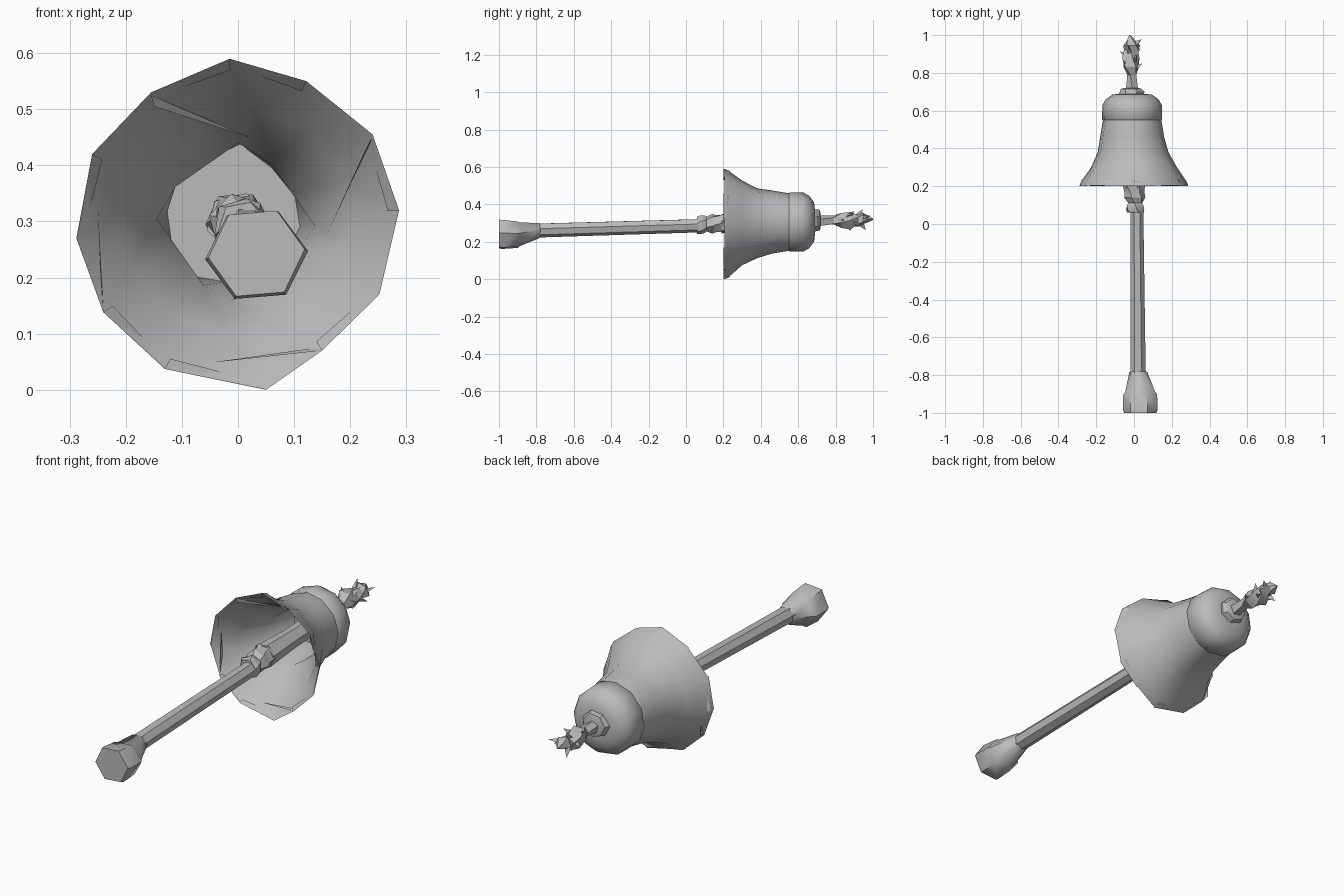
import bpy, bmesh, math, random
from mathutils import Vector

if "Cube" in bpy.data.objects:
    bpy.data.objects.remove(bpy.data.objects["Cube"])

random.seed(4)
metal = bpy.data.materials.new("worn grey metal")
metal.diffuse_color = (0.5, 0.5, 0.5, 1)
metal.use_nodes = True
metal.node_tree.nodes["Principled BSDF"].inputs["Base Color"].default_value = metal.diffuse_color


def finish(name, bm, angle=50, fix=True):
    if fix:
        bmesh.ops.recalc_face_normals(bm, faces=bm.faces)
    me = bpy.data.meshes.new(name)
    bm.to_mesh(me)
    bm.free()
    me.materials.append(metal)
    ob = bpy.data.objects.new(name, me)
    bpy.context.collection.objects.link(ob)
    bpy.ops.object.select_all(action='DESELECT')
    ob.select_set(True)
    bpy.context.view_layer.objects.active = ob
    bpy.ops.object.shade_smooth_by_angle(angle=math.radians(angle))
    return ob


def bridge(bm, rings):
    rings = [[bm.verts.new(p) for p in ring] for ring in rings]
    for a, b in zip(rings, rings[1:]):
        n = len(a)
        for i in range(n):
            j = (i + 1) % n
            bm.faces.new((a[i], a[j], b[j], b[i]))
    return rings


def lathe(name, sections, sides, turn=0, twist=0, jitter=0, angle=50):
    """Rings along y; each section is (y, centre x, centre z, radius x, radius z)."""
    rings = []
    for k, (y, cx, cz, rx, rz) in enumerate(sections):
        ring = []
        for i in range(sides):
            a = math.radians(turn + twist * k) + math.tau * i / sides
            f = 1 + random.uniform(-jitter, jitter)
            ring.append((cx + rx * f * math.cos(a), y, cz + rz * f * math.sin(a)))
        rings.append(ring)
    bm = bmesh.new()
    rings = bridge(bm, rings)
    bm.faces.new(rings[0])
    bm.faces.new(rings[-1])
    return finish(name, bm, angle)


# Battered mouth outline (x, z)
rim = [(.287, .32), (.24, .455), (.122, .55), (-.015, .59), (-.155, .53), (-.26, .42),
       (-.288, .27), (-.24, .138), (-.13, .037), (.05, 0), (.15, .07), (.252, .17)]
angles = [math.atan2(z - .3, x) for x, z in rim]


def mouth(y, s=1):
    return [(x * s, y, .3 + (z - .3) * s) for x, z in rim]


def circle(y, r, cx=-.01, cz=.305, turn=0, corners=0):
    ring = []
    for a in angles:
        a += math.radians(turn)
        q = r
        if corners:
            step = math.tau / corners
            d = (a - math.radians(80)) % step - step / 2
            q = r * math.cos(step / 2) / math.cos(d)
        ring.append((cx + q * math.cos(a), y, cz + q * math.sin(a)))
    return ring


# Bell: flared outer wall, shoulder and crown
bm = bmesh.new()
rings = bridge(bm, [mouth(.205), mouth(.225, .97), circle(.30, .228, 0, .30),
                    circle(.38, .188, -.005, .298), circle(.46, .17), circle(.55, .155),
                    circle(.555, .16), circle(.63, .158), circle(.66, .14),
                    circle(.685, .105), circle(.69, .06)])
bm.faces.new(rings[-1])
finish("bell_wall", bm)

# Crumpled lining inside the bell
bm = bmesh.new()
rings = bridge(bm, [mouth(.205), circle(.30, .205, 0, .30, -12),
                    circle(.44, .158, -.005, .3, -36, 4),
                    circle(.60, .14, -.01, .305, -40, 5)])
bm.faces.new(rings[-1])
bmesh.ops.recalc_face_normals(bm, faces=bm.faces)
bmesh.ops.reverse_faces(bm, faces=bm.faces)
finish("bell_lining", bm, 60, fix=False)

# Bent strips of metal around the lip, each on one mouth segment
bm = bmesh.new()
for i in (1, 3, 4, 6, 8, 9, 11):
    p, q = mouth(.2)[i - 1], mouth(.2)[i]
    p, q = Vector(p), Vector(q)
    c = Vector((0, 0, .3))
    back = Vector((0, .045, 0))
    pts = [p, q, c + (q - c) * .96 + back, c + (p - c) * .93 + back * .4]
    bm.faces.new([bm.verts.new(v) for v in pts])
finish("lip_strips", bm)

# Folds that run from the lip into the throat
bm = bmesh.new()
for a, b, c in [((.24, .205, .45), (.155, .36, .27), (.228, .215, .43)),
                ((-.155, .205, .525), (.02, .40, .45), (-.15, .215, .505)),
                ((-.25, .23, .335), (-.24, .205, .14), (-.243, .24, .15)),
                ((.15, .205, .07), (-.06, .24, .047), (.14, .22, .075))]:
    bm.faces.new([bm.verts.new(v) for v in (a, b, c)])
finish("lip_folds", bm)

# Clapper: weight, long rod, joint and inner stem
lathe("clapper_weight", [(-1, .033, .243, .086, .084), (-.985, .033, .24, .092, .086),
                         (-.90, .033, .238, .09, .078), (-.89, .033, .24, .08, .07),
                         (-.785, .023, .26, .048, .045), (-.775, .022, .262, .035, .035)],
      6, turn=5)
lathe("clapper_rod", [(-.80, .021, .262, .042, .039), (.08, .015, .288, .035, .037)],
      7, turn=12)
lathe("joint_collar", [(.06, .008, .29, .045, .047), (.075, .006, .292, .052, .052),
                       (.10, .006, .292, .05, .048), (.11, .006, .294, .04, .04),
                       (.14, .004, .297, .055, .053), (.165, .003, .298, .05, .05),
                       (.20, 0, .298, .06, .055)],
      6, turn=10, twist=9, jitter=.06, angle=30)
lathe("inner_stem", [(.19, 0, .298, .058, .054), (.40, -.005, .3, .045, .045),
                     (.62, -.01, .305, .045, .045)], 6, turn=15)

# Crown ring and twisted hanging cord
lathe("crown_ring", [(.685, -.01, .315, .07, .062), (.70, -.008, .315, .068, .06),
                     (.715, -.012, .315, .058, .056), (.72, -.012, .315, .04, .04)],
      7, turn=20, jitter=.05, angle=30)
lathe("hanging_cord", [(.70, -.012, .312, .03, .03), (.79, -.013, .315, .027, .026),
                       (.83, -.018, .317, .042, .04), (.88, -.02, .312, .045, .046),
                       (.92, -.014, .315, .034, .032), (.945, -.012, .322, .042, .034),
                       (.975, -.015, .322, .022, .022), (1, -.022, .32, .004, .004)],
      5, turn=10, twist=22, jitter=.2, angle=25)

# Frayed ends sticking out of the cord
bm = bmesh.new()
for k in range(9):
    a = k * 2.4
    out = Vector((math.cos(a), 0, math.sin(a)))
    side = Vector((-math.sin(a), 0, math.cos(a))) * .014
    y = .80 + .016 * k
    base = Vector((-.016, y, .317))
    tip = base + out * .06 + Vector((0, .05, 0))
    pts = [base + side + out * .02, base - side + out * .02, base + out * .025 + Vector((0, .04, 0)), tip]
    v = [bm.verts.new(p) for p in pts]
    for tri in ((0, 1, 3), (1, 2, 3), (2, 0, 3)):
        bm.faces.new([v[i] for i in tri])
finish("frayed_ends", bm, 20)
